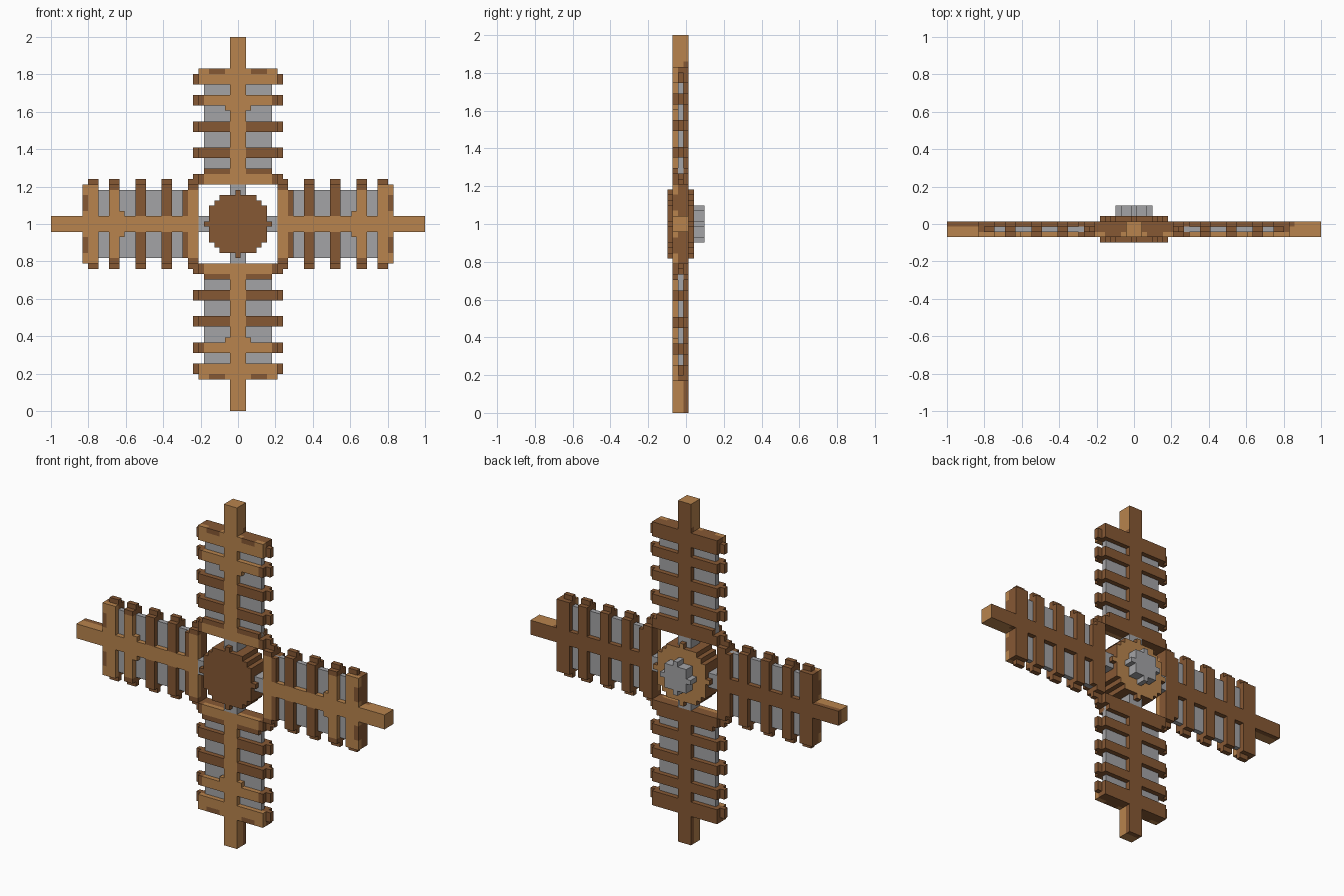
import bpy, bmesh, math
from mathutils import Matrix, Vector

if "Cube" in bpy.data.objects:
    bpy.data.objects.remove(bpy.data.objects["Cube"])

U = 2 / 71                      # size of one block
CENTRE = Vector((0, 0, 1))


def material(name, rgb):
    m = bpy.data.materials.new(name)
    m.use_nodes = True
    m.diffuse_color = (*rgb, 1)
    m.node_tree.nodes["Principled BSDF"].inputs["Base Color"].default_value = (*rgb, 1)
    return m


light = material("light wood", (0.48, 0.23, 0.075))
dark = material("dark wood", (0.24, 0.098, 0.034))
grey = material("grey cloth", (0.37, 0.37, 0.38))


def finish(name, bm, mats):
    bmesh.ops.recalc_face_normals(bm, faces=bm.faces)
    bmesh.ops.transform(bm, matrix=Matrix.Translation(CENTRE) @ Matrix.Scale(U, 4), verts=bm.verts)
    mesh = bpy.data.meshes.new(name)
    bm.to_mesh(mesh)
    bm.free()
    for m in mats:
        mesh.materials.append(m)
    ob = bpy.data.objects.new(name, mesh)
    bpy.context.collection.objects.link(ob)
    return ob


def box(bm, a, y, r, turn):
    """Box given by inclusive block ranges across, through and along a sail."""
    lo = Vector((a[0], y[0], r[0])) - Vector((.5, .5, .5))
    hi = Vector((a[1], y[1], r[1])) + Vector((.5, .5, .5))
    mat = (Matrix.Rotation(turn * math.pi / 2, 4, 'Y')
           @ Matrix.Translation((lo + hi) / 2)
           @ Matrix.Diagonal((*(hi - lo), 1)))
    bmesh.ops.create_cube(bm, size=1, matrix=mat)


def sail_part(name, mat, blocks, mirror=False, turns=range(4)):
    """Repeat blocks on every sail, optionally on both sides of the spar."""
    bm = bmesh.new()
    for t in turns:
        for a, y, r in blocks:
            box(bm, a, y, r, t)
            if mirror:
                box(bm, (-a[1], -a[0]), y, r, t)
    return finish(name, bm, [mat])


def disc(name, radius, y0, y1, mats):
    """Stepped disc standing upright, extruded from y0 to y1."""
    side = []
    for j in range(-radius, radius + 1):
        w = math.isqrt(radius * radius - j * j) + .5
        side += [(w, j - .5), (w, j + .5)]
    outline = side + [(-x, z) for x, z in reversed(side)]
    bm = bmesh.new()
    face = bm.faces.new([bm.verts.new((x, y0, z)) for x, z in outline])
    new = bmesh.ops.extrude_face_region(bm, geom=[face])["geom"]
    for v in new:
        if isinstance(v, bmesh.types.BMVert):
            v.co.y = y1
    bmesh.ops.recalc_face_normals(bm, faces=bm.faces)
    if len(mats) > 1:           # rear face gets the second colour
        for f in bm.faces:
            f.material_index = int(f.normal.y > .5)
    return finish(name, bm, mats)


# Hub and axle
disc("hub", 6, -3.5, 1.5, [dark, light])
disc("axle", 3, 1.4, 3.5, [grey])
sail_part("hub_connectors", grey, [((-1, 1), (-2, 0), (5, 7))])

# Spars: light in front, dark behind
sail_part("spar_front", light, [((-1, 1), (-2, -1), (8, 35))])
sail_part("spar_back", dark, [((-1, 1), (0, 0), (8, 30))])
sail_part("spar_back_tip", dark, [((-1, 1), (0, 0), (31, 35))], turns=(2, 3))
tips = sail_part("spar_back_tip_light", light, [((-1, 1), (0, 0), (31, 35))], turns=(0, 1))
tips.data.materials.append(dark)
for p in tips.data.polygons:
    p.material_index = int(p.normal.y > .5)

# Cloth panels
sail_part("cloth", grey, [((2, 6), (-1, -1), (10, 28))], mirror=True)

# Slats: rows along each sail
rows = [(8, 9), (13, 14), (18, 19), (23, 24), (27, 29)]
plain, bright = rows[1:3], [rows[0], rows[3]]
sail_part("slat_backs", dark, [((2, 7), (-1, 0), r) for r in rows], mirror=True)
sail_part("slat_fronts_dark", dark, [((2, 7), (-2, -2), r) for r in plain], mirror=True)
sail_part("slat_fronts_light", light, [((2, 6), (-2, -2), r) for r in bright]
          + [((2, 7), (-2, -2), (27, 28)), ((6, 7), (-2, -2), (29, 29)),
             ((2, 2), (-2, -2), (29, 29)), ((2, 2), (-2, -2), (22, 22))], mirror=True)
sail_part("slat_front_ends", dark, [((7, 7), (-2, -2), r) for r in bright], mirror=True)
sail_part("slat_front_edges", dark, [((3, 5), (-2, -2), (29, 29)),
                                     ((2, 6), (-2, 0), (10, 10))], mirror=True)

# Pegs sticking out of the slat ends
sail_part("slat_pegs", dark, [((8, 8), (-1, -1), (r[0], r[0] + 1)) for r in rows], mirror=True)
